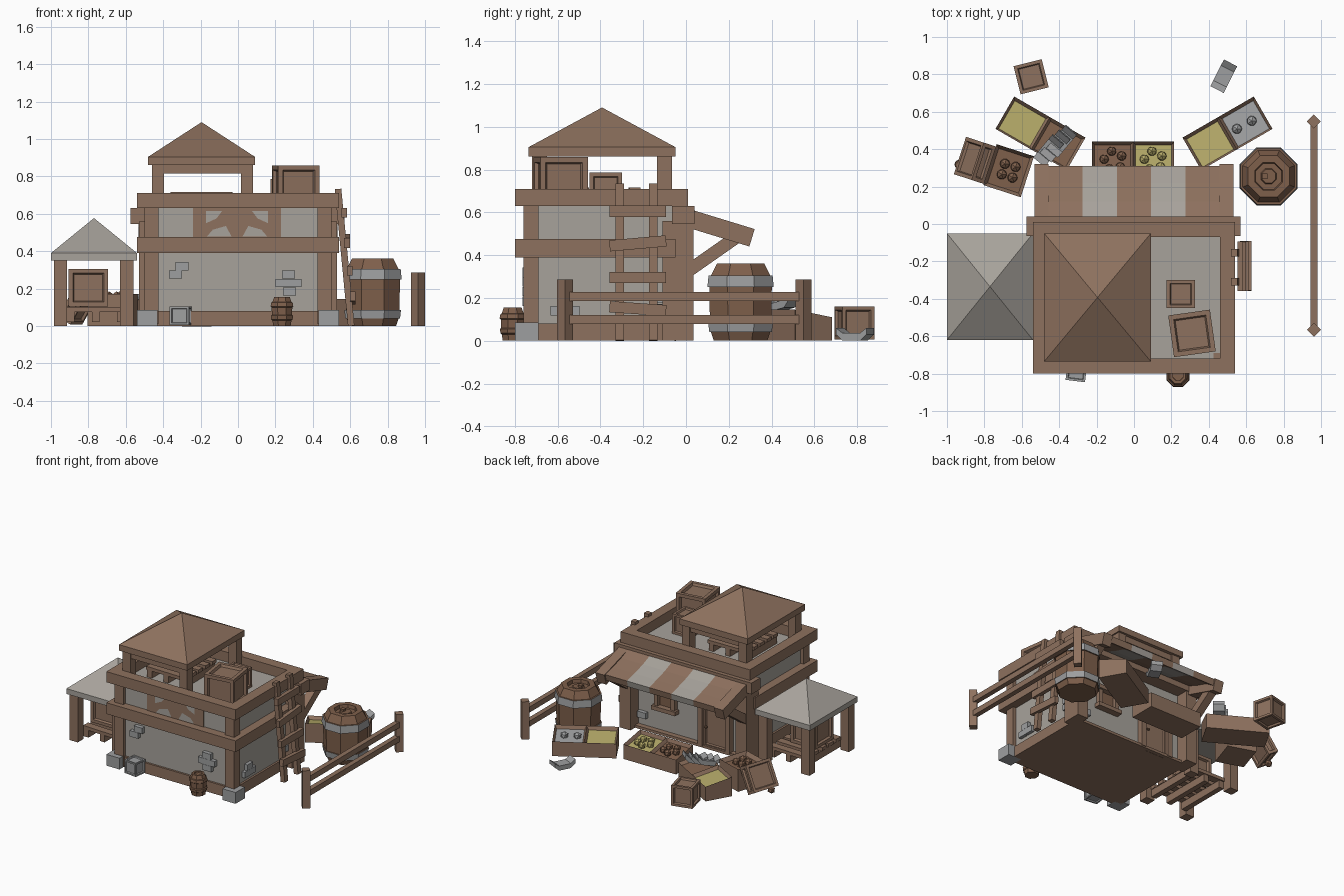
import bpy, bmesh, math, random
from mathutils import Vector, Matrix

cube = bpy.data.objects.get("Cube")
if cube:
    bpy.data.objects.remove(cube)
random.seed(3)


def material(name, r, g, b):
    m = bpy.data.materials.new(name)
    m.use_nodes = True
    m.diffuse_color = (r, g, b, 1)
    m.node_tree.nodes["Principled BSDF"].inputs["Base Color"].default_value = (r, g, b, 1)
    return m


WOOD = material("brown wood", .27, .165, .112)
CASK = material("reddish wood", .21, .115, .07)
PLASTER = material("plaster", .39, .365, .33)
STONE = material("stone and metal", .34, .345, .35)
GRAIN = material("grain yellow", .46, .4, .14)


def finish(name, bm, *mats):
    bmesh.ops.recalc_face_normals(bm, faces=bm.faces)
    me = bpy.data.meshes.new(name)
    bm.to_mesh(me)
    bm.free()
    for m in mats:
        me.materials.append(m)
    ob = bpy.data.objects.new(name, me)
    bpy.context.collection.objects.link(ob)
    return ob


def cuboid(size, centre=(0, 0, 0), rot=Matrix()):
    bm = bmesh.new()
    bmesh.ops.create_cube(bm, size=1, matrix=Matrix.Translation(centre) @ rot @ Matrix.Diagonal((*size, 1)))
    return bm


def box(name, x0, x1, y0, y1, z0, z1, mat=WOOD):
    return finish(name, cuboid((x1 - x0, y1 - y0, z1 - z0), ((x0 + x1) / 2, (y0 + y1) / 2, (z0 + z1) / 2)), mat)


def turned(name, size, centre, angle=0, axis='Z', mat=WOOD):
    return finish(name, cuboid(size, centre, Matrix.Rotation(math.radians(angle), 4, axis)), mat)


def prism(pts, x0, x1):
    # Side profile of (y, z) points swept along x
    bm = bmesh.new()
    a = [bm.verts.new((x0, y, z)) for y, z in pts]
    b = [bm.verts.new((x1, y, z)) for y, z in pts]
    bm.faces.new(a)
    bm.faces.new(b)
    for i in range(len(pts)):
        j = (i + 1) % len(pts)
        bm.faces.new((a[i], a[j], b[j], b[i]))
    bmesh.ops.recalc_face_normals(bm, faces=bm.faces)
    return bm


def lathe(name, centre, profile, metal, rim=None):
    # Eight-sided barrel; metal lists the profile bands made of metal
    bm = bmesh.new()
    rings = [[bm.verts.new((r * math.cos((k + .5) * math.pi / 4), r * math.sin((k + .5) * math.pi / 4), z))
              for k in range(8)] for r, z in profile]
    for i in range(len(rings) - 1):
        for k in range(8):
            n = (k + 1) % 8
            f = bm.faces.new((rings[i][k], rings[i][n], rings[i + 1][n], rings[i + 1][k]))
            f.material_index = int(i in metal)
    bm.faces.new(rings[0])
    bm.faces.new(rings[-1])
    ob = finish(name, bm, CASK, STONE)
    ob.location = centre
    return ob


def crate(name, centre, size, angle=0, mat=WOOD, tilt=0, border=.16):
    bm = cuboid(size)
    t = min(size) * border
    for thick, depth in ((t, 0), (t * .3, -t * .5)):
        bmesh.ops.inset_individual(bm, faces=bm.faces[:6], thickness=thick, depth=depth)
    ob = finish(name, bm, mat)
    ob.location = centre
    ob.rotation_euler = (0, math.radians(tilt), math.radians(angle))
    return ob


def ball(name, place, r, mat):
    bm = bmesh.new()
    bmesh.ops.create_icosphere(bm, subdivisions=1, radius=r, matrix=Matrix.Translation(place))
    return finish(name, bm, mat)


def hip_roof(name, x0, x1, y0, y1, z0, z1, top, mat):
    bm = cuboid((x1 - x0, y1 - y0, z1 - z0), ((x0 + x1) / 2, (y0 + y1) / 2, (z0 + z1) / 2))
    lid = max(bm.faces, key=lambda f: f.calc_center_median().z)
    peak = bmesh.ops.poke(bm, faces=[lid])['verts'][0]
    peak.co.z = top
    return finish(name, bm, mat)


def pallet(name, cx, cy, z, w, d):
    for i in range(5):
        y = cy + (i - 2) * d / 4.5
        turned(name + "_plank", (w, d / 7, .025), (cx, y, z + .068), random.uniform(-3, 3))
    for s in (-1, 0, 1):
        turned(name + "_runner", (.04, d, .055), (cx + s * w * .42, cy, z + .028))


def slab(name, place, angle, tilt=0):
    # Flat bar with raised ends
    bm = prism([(-.08, .03), (-.045, 0), (.045, 0), (.08, .03), (.08, .06), (.045, .035), (-.045, .035), (-.08, .06)], -.04, .04)
    ob = finish(name, bm, STONE)
    ob.location = place
    ob.rotation_euler = (math.radians(tilt), 0, math.radians(angle))


# Main building core, posts and beams
box("plaster_walls", -.475, .475, -.735, -.06, .02, .635, PLASTER)
box("floor_base", -.49, .49, -.75, -.02, 0, .02)
box("front_sill", -.48, .48, -.75, -.70, .01, .08)
for s in (-1, 1):
    def side(name, a, b, *rest):
        box(name, min(s * a, s * b), max(s * a, s * b), *rest)
    side("front_post", .425, .5, -.76, -.69, .01, .64)
    side("rear_post", .44, .53, -.11, .035, 0, .56)
    side("corner_stone", .43, .54, -.8, -.69, 0, .085, STONE)
    side("side_sill", .44, .49, -.72, -.05, .01, .08)
    side("side_band", .46, .54, -.8, -.05, .39, .475)
    side("side_parapet", .46, .54, -.8, .01, .63, .71)
    # Awning beams and their braces
    beam = turned("awning_beam", (.075, .30, .085), (s * .495, .165, .525), -17, 'X')
    turned("awning_brace", (.06, .30, .06), (s * .495, .13, .41), 35, 'X')
box("front_band", -.54, .54, -.8, -.72, .39, .475)
box("front_parapet", -.54, .54, -.8, -.72, .63, .71)
box("rear_parapet", -.54, .54, -.07, .01, .63, .71)
box("rear_beam", -.575, .57, -.065, .04, .545, .63)

# Carved panel on the upper front wall
box("brace_panel", -.24, .23, -.742, -.734, .475, .63)
for s in (-1, 1):
    for pts in ([(.165, .615), (.08, .615), (.11, .575), (.165, .55)],
                [(.16, .48), (.03, .48), (.06, .535), (.13, .515)]):
        bm = bmesh.new()
        bm.faces.new([bm.verts.new((s * x - .005, -.745, z)) for x, z in pts])
        finish("panel_infill", bm, PLASTER)

# Exposed bricks
for x, z in ((-.3, .32), (-.335, .275), (.27, .275), (.235, .23), (.305, .23), (.275, .185)):
    box("front_brick", x - .035, x + .035, -.765, -.73, z - .022, z + .022, STONE)
for y, z in ((-.6, .14), (-.53, .14), (-.57, .185), (-.13, .15), (-.13, .2)):
    box("side_brick", .47, .5, y - .033, y + .033, z - .022, z + .022, STONE)
box("rear_brick", .36, .43, -.065, -.03, .08, .125, STONE)

# Rear door and window
crate("door", (-.22, -.05, .16), (.2, .03, .3), border=.8)
for x in (-.335, -.105):
    box("door_jamb", x - .02, x + .02, -.07, -.015, .01, .33)
box("door_lintel", -.355, -.085, -.07, -.01, .31, .35)
ball("door_knob", (-.15, -.025, .16), .012, CASK)
box("window_pane", .13, .27, -.06, -.052, .2, .33, CASK)
for x in (.13, .27):
    box("window_jamb", x - .015, x + .015, -.07, -.025, .19, .34)
for z in (.195, .335):
    box("window_ledge", .1, .3, -.07, -.01, z - .015, z + .015)

# Striped awning
cloth = [(.035, .61), (.12, .575), (.22, .545), (.31, .522)]
profile = cloth + [(.3, .475)] + [(y, z - .02) for y, z in cloth[:3]][::-1]
for i in range(5):
    x = -.46 + i * .184
    finish("awning_stripe", prism(profile, x, x + .184), PLASTER if i % 2 else WOOD)

# Roof turret
hip_roof("turret_roof", -.48, .09, -.735, -.05, .86, .905, 1.09, WOOD)
for x in (-.46, .015):
    for y in (-.72, -.135):
        box("turret_post", x, x + .065, y, y + .07, .63, .865)
for y in (-.715, -.12):
    box("turret_beam", -.46, .08, y, y + .045, .815, .865)
pallet("turret_pallet", -.195, -.4, .635, .33, .36)
crate("large_roof_crate", (.31, -.585, .747), (.225, .225, .225), 8)
crate("small_roof_crate", (.25, -.375, .71), (.15, .15, .15))

# Side shed
hip_roof("shed_roof", -1, -.54, -.62, -.05, .35, .39, .577, PLASTER)
for x in (-.985, -.63):
    for y in (-.605, -.135):
        box("shed_post", x, x + .07, y, y + .07, 0, .355)
pallet("shed_pallet", -.76, -.335, .02, .32, .4)
crate("shed_crate", (-.8, -.36, .205), (.21, .21, .2), 0)

# Ladder leaning on the wall
for y in (-.31, -.153):
    turned("ladder_rail", (.035, .04, .735), (.57, y, .367), -5.5, 'Y')
for z, tilt in ((.605, 0), (.455, 5), (.295, 0), (.15, -4)):
    turned("ladder_rung", (.03, .265, .052), (.628 - z * .1, -.225, z), tilt, 'X')

# Fence
for y in (-.565, .548):
    turned("fence_post", (.053, .053, .285), (.962, y, .1425), 45)
for z in (.207, .1):
    box("fence_rail", .943, .98, -.565, .548, z - .021, z + .021)

# Barrels
lathe("large_barrel", (.72, .255, 0),
      [(.135, 0), (.15, .04), (.158, .04), (.164, .085), (.155, .085), (.158, .25), (.168, .25), (.162, .305), (.15, .305),
       (.12, .36), (.08, .36), (.075, .335), (.045, .335), (.04, .345)], (2, 6))
box("barrel_plug", .685, .715, .24, .27, .335, .36, CASK)
lathe("small_barrel", (.235, -.81, 0),
      [(.05, 0), (.055, .03), (.062, .035), (.064, .055), (.058, .06), (.06, .1), (.066, .105), (.062, .125),
       (.055, .128), (.045, .155), (.03, .155), (.028, .145)], ())

# Market stalls: sloped boxes with two filled trays each
def stall(name, x, y, angle, fills):
    for half, fill in enumerate(fills):
        bm = prism([(-.1, 0), (.1, 0), (.1, .11), (-.1, .145)], -.22 + half * .22, half * .22)
        top = max(bm.faces, key=lambda f: f.normal.z)
        bmesh.ops.inset_individual(bm, faces=[top], thickness=.02, depth=-.025)
        top.material_index = 1
        ob = finish(name, bm, WOOD, fill)
        ob.location = (x, y, 0)
        ob.rotation_euler.z = math.radians(angle)


def heap(name, x, y, z, r, mat, count=4, spread=.042):
    for k in range(count):
        a = k * math.tau / count + .5
        ball(name, (x + spread * math.cos(a), y + spread * math.sin(a), z), r, mat)


stall("left_stall", -.5, .485, -30, (GRAIN, CASK))
stall("centre_stall", -.005, .34, 0, (CASK, GRAIN))
stall("right_stall", .5, .485, 30, (GRAIN, STONE))
heap("red_fruit", -.11, .34, .115, .028, CASK, 5, .05)
heap("yellow_fruit", .105, .34, .115, .028, GRAIN, 5, .05)
heap("grey_fruit", .59, .53, .11, .03, STONE, 2, .045)
for k in range(3):
    slab("stacked_bar", (-.45 + k * .035, .4 + k * .025, .13 + k * .008), -40, 12)
slab("loose_bar", (.48, .79, 0), -27)

# Loose crates
crate("rear_crate", (-.55, .787, .083), (.155, .155, .155), 14)
crate("stone_crate", (-.308, -.79, .055), (.105, .1, .1), -7, STONE)
bm = cuboid((.21, .23, .17), (0, 0, .085))
lid = max(bm.faces, key=lambda f: f.normal.z)
bmesh.ops.inset_individual(bm, faces=[lid], thickness=.025, depth=-.03)
lid.material_index = 1
fruit_crate = finish("fruit_crate", bm, WOOD, CASK)
fruit_crate.location = (-.67, .285, 0)
fruit_crate.rotation_euler.z = math.radians(-18)
heap("crate_fruit", -.67, .285, .155, .03, CASK)
crate("leaning_crate", (-.85, .34, .115), (.2, .21, .08), -18, tilt=-60, border=.35)
ball("fallen_fruit", (-.935, .318, .028), .028, CASK)
